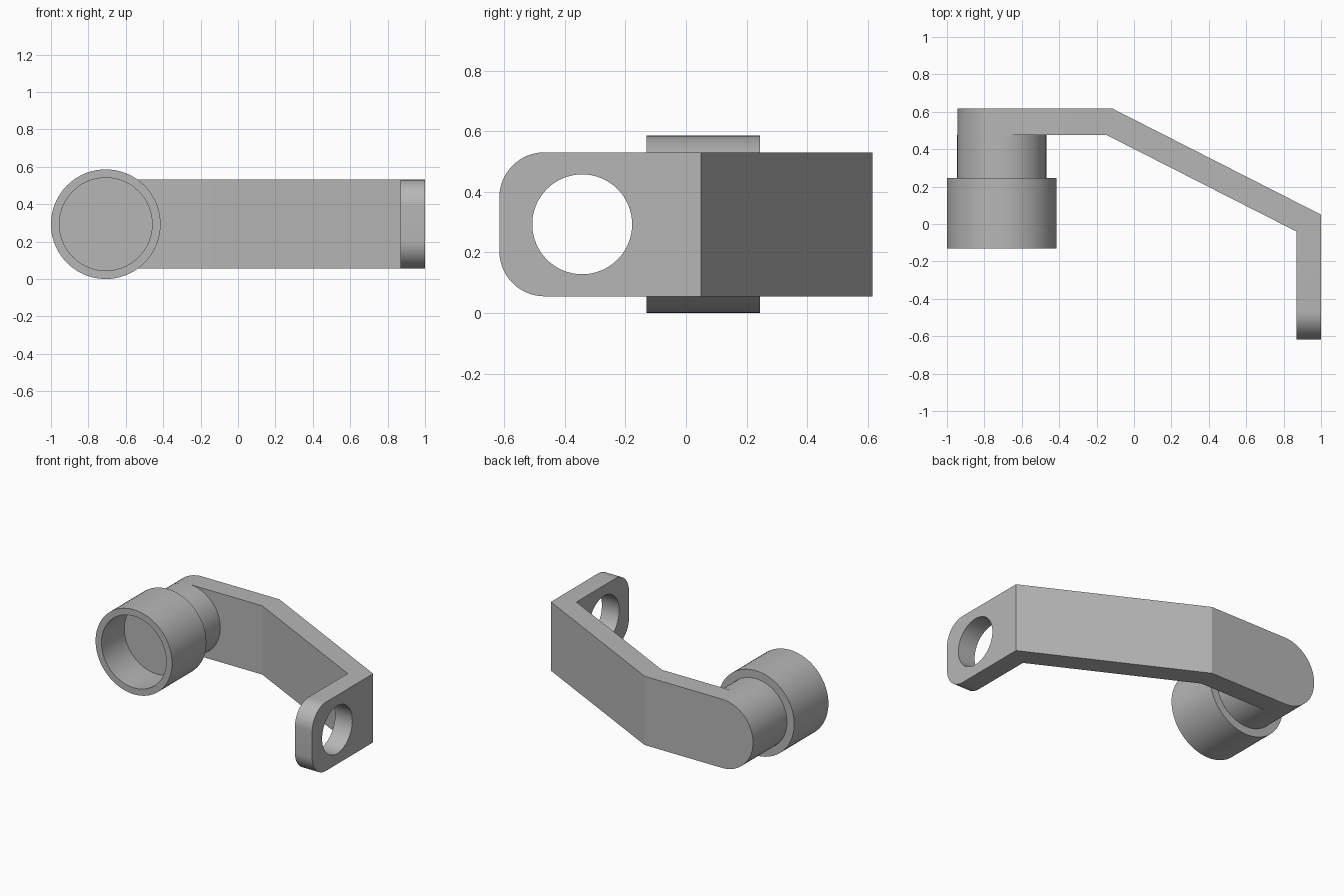
import bpy, bmesh, math
from mathutils import Matrix, Vector

cube = bpy.data.objects.get("Cube")
if cube:
    bpy.data.objects.remove(cube, do_unlink=True)

grey = bpy.data.materials.new("plain grey")
grey.use_nodes = True
colour = (0.47, 0.47, 0.47, 1)
grey.diffuse_color = colour
grey.node_tree.nodes["Principled BSDF"].inputs["Base Color"].default_value = colour

CUP_R, BORE_R, NECK_R = 0.293, 0.248, 0.238
AXIS_X, AXIS_Z = -1 + CUP_R, CUP_R
BACK, FRONT, THICK = 0.617, -0.617, 0.141


def make_object(name, bm):
    bmesh.ops.recalc_face_normals(bm, faces=bm.faces)
    mesh = bpy.data.meshes.new(name)
    bm.to_mesh(mesh)
    bm.free()
    mesh.materials.append(grey)
    obj = bpy.data.objects.new(name, mesh)
    bpy.context.collection.objects.link(obj)
    return obj


def activate(obj):
    bpy.ops.object.select_all(action='DESELECT')
    obj.select_set(True)
    bpy.context.view_layer.objects.active = obj


def smooth(obj):
    activate(obj)
    bpy.ops.object.shade_smooth_by_angle(angle=math.radians(25))


def round_edges(bm, test, radius):
    edges = [e for e in bm.edges if all(test(v.co) for v in e.verts)
             and abs(e.verts[0].co.z - e.verts[1].co.z) < 0.001]
    bmesh.ops.bevel(bm, geom=edges, offset=radius, segments=16,
                    profile=0.5, affect='EDGES')


# Bent arm: plan outline raised to the strap height
outline = [(AXIS_X - NECK_R, BACK), (-0.115, BACK), (1, 0.05), (1, FRONT),
           (0.868, FRONT), (0.868, -0.04), (-0.147, BACK - THICK),
           (AXIS_X - NECK_R, BACK - THICK)]
bm = bmesh.new()
base = bm.faces.new([bm.verts.new((x, y, AXIS_Z - NECK_R)) for x, y in outline])
raised = bmesh.ops.extrude_face_region(bm, geom=[base])["geom"]
bmesh.ops.translate(bm, vec=(0, 0, 2 * NECK_R),
                    verts=[g for g in raised if isinstance(g, bmesh.types.BMVert)])
# Fully rounded end behind the cup, softer corners on the front tab
round_edges(bm, lambda c: c.x < AXIS_X, NECK_R - 0.0005)
round_edges(bm, lambda c: c.y < FRONT + 0.001, 0.15)
arm = make_object("bent_arm", bm)

# Round hole through the tab
bm = bmesh.new()
bmesh.ops.create_cone(bm, cap_ends=True, segments=64, radius1=0.165, radius2=0.165,
                      depth=0.4, matrix=Matrix.Translation((0.934, -0.343, AXIS_Z))
                      @ Matrix.Rotation(math.pi / 2, 4, 'Y'))
cutter = make_object("hole_cutter", bm)
cutter.hide_render = True
cut = arm.modifiers.new("tab_hole", 'BOOLEAN')
cut.operation, cut.solver, cut.object = 'DIFFERENCE', 'EXACT', cutter
activate(arm)
bpy.ops.object.modifier_apply(modifier=cut.name)
bpy.data.objects.remove(cutter, do_unlink=True)
smooth(arm)

# Open cup and its neck, turned around a front-to-back axis
profile = [(0, 0.12), (BORE_R, 0.12), (BORE_R, -0.13), (CUP_R, -0.13),
           (CUP_R, 0.245), (NECK_R, 0.245), (NECK_R, BACK - THICK + 0.001),
           (0, BACK - THICK + 0.001)]
bm = bmesh.new()
ring = [bm.verts.new((AXIS_X + r, y, AXIS_Z)) for r, y in profile]
edges = [bm.edges.new(pair) for pair in zip(ring, ring[1:])]
bmesh.ops.spin(bm, geom=ring + edges, cent=Vector((AXIS_X, 0, AXIS_Z)),
               axis=(0, 1, 0), angle=2 * math.pi, steps=72)
bmesh.ops.remove_doubles(bm, verts=bm.verts, dist=0.0001)
smooth(make_object("cup_and_neck", bm))
